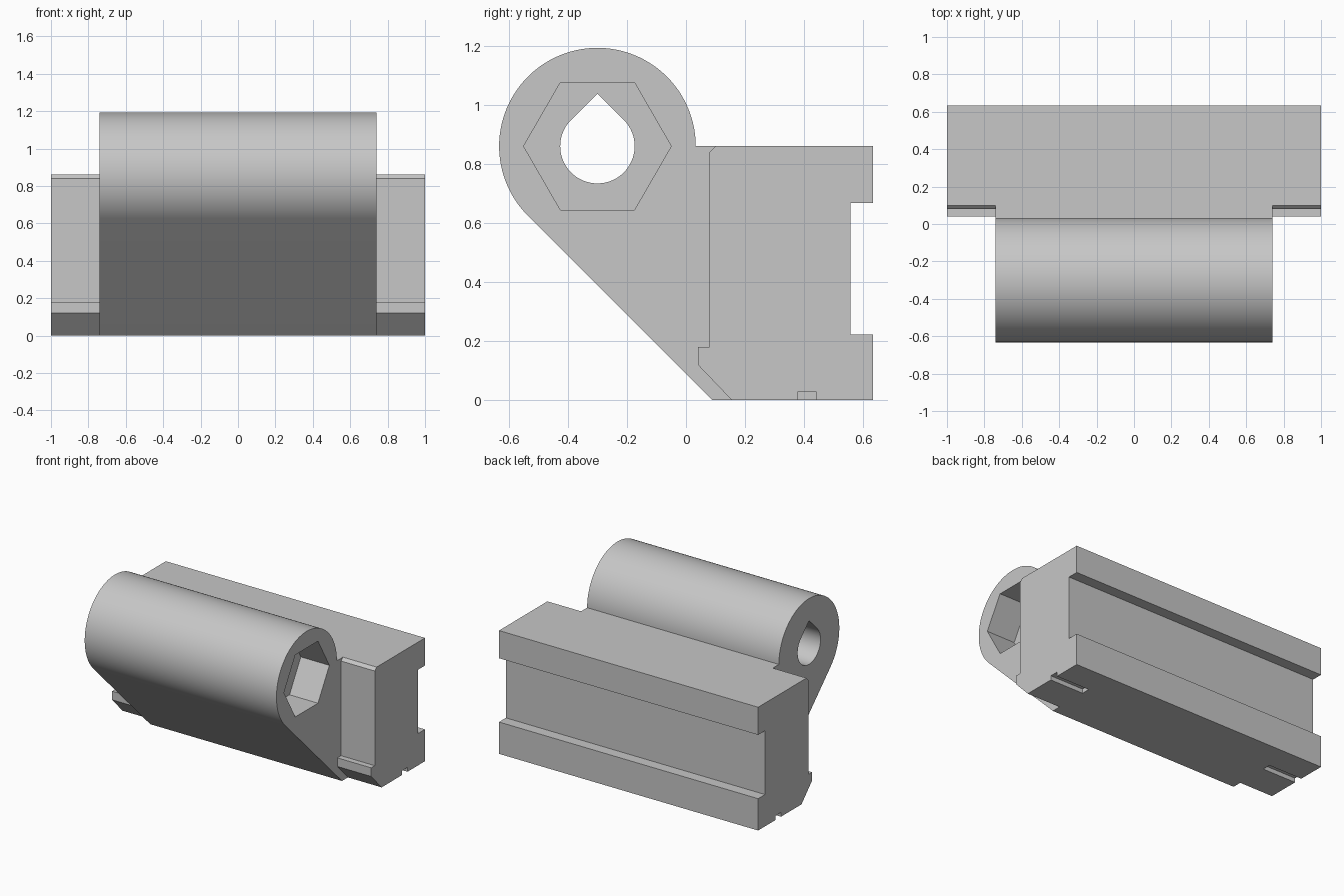
import bpy, bmesh
from math import cos, sin, radians

cube = bpy.data.objects.get("Cube")
if cube:
    bpy.data.objects.remove(cube, do_unlink=True)

GREY = (0.57, 0.57, 0.57, 1)
grey = bpy.data.materials.new("plain grey")
grey.use_nodes = True
grey.diffuse_color = GREY
grey.node_tree.nodes["Principled BSDF"].inputs["Base Color"].default_value = GREY

HALF = 1.0        # half length of the rail block
BARREL = 0.74     # half length of the barrel
PIN = (-0.30, 0.86)  # pin axis in y, z


def arc(radius, start, end, steps):
    """Points on an arc about the pin axis."""
    angles = [radians(start + (end - start) * i / steps) for i in range(steps + 1)]
    return [(PIN[0] + radius * cos(a), PIN[1] + radius * sin(a)) for a in angles]


def prism(name, profile, x0, x1):
    """Extrude a y-z profile along x."""
    bm = bmesh.new()
    face = bm.faces.new([bm.verts.new((x0, y, z)) for y, z in profile])
    side = bmesh.ops.extrude_face_region(bm, geom=[face])["geom"]
    verts = [v for v in side if isinstance(v, bmesh.types.BMVert)]
    bmesh.ops.translate(bm, verts=verts, vec=(x1 - x0, 0, 0))
    bmesh.ops.recalc_face_normals(bm, faces=bm.faces)
    mesh = bpy.data.meshes.new(name)
    bm.to_mesh(mesh)
    bm.free()
    mesh.materials.append(grey)
    obj = bpy.data.objects.new(name, mesh)
    bpy.context.collection.objects.link(obj)
    return obj


def combine(target, tool, operation):
    """Apply a boolean and discard the tool."""
    mod = target.modifiers.new(operation.lower(), "BOOLEAN")
    mod.operation, mod.object, mod.solver = operation, tool, "EXACT"
    bpy.context.view_layer.objects.active = target
    bpy.ops.object.modifier_apply(modifier=mod.name)
    bpy.data.objects.remove(tool, do_unlink=True)


# Rail block with back groove, front lip and chamfers
block = prism("clamp_block", [
    (0.155, 0), (0.633, 0), (0.633, 0.222), (0.557, 0.222), (0.557, 0.667),
    (0.633, 0.667), (0.633, 0.86), (0.10, 0.86), (0.08, 0.84), (0.08, 0.18),
    (0.04, 0.18), (0.04, 0.12)], -HALF, HALF)

# Small slots under both ends
for side in (-1, 1):
    x0, x1 = sorted((side * BARREL, side * (HALF + 0.1)))
    slot = prism("end_slot", [(0.38, -0.1), (0.44, -0.1), (0.44, 0.03), (0.38, 0.03)], x0, x1)
    combine(block, slot, "DIFFERENCE")

# Barrel with its sloping web
barrel = prism("barrel", arc(0.333, 0, 225, 90) + [(0.09, 0), (0.25, 0), (0.25, 0.86)],
               -BARREL, BARREL)

# Teardrop pin hole and hexagonal pocket at one end
hole = prism("pin_hole", arc(0.126, 135, 405, 72) + [(PIN[0], PIN[1] + 0.178)], -1, 1)
combine(barrel, hole, "DIFFERENCE")
pocket = prism("hex_pocket", arc(0.25, 0, 300, 5), BARREL - 0.22, 1)
combine(barrel, pocket, "DIFFERENCE")

combine(block, barrel, "UNION")

# Smooth round surfaces, crisp edges
bpy.ops.object.select_all(action="DESELECT")
block.select_set(True)
bpy.context.view_layer.objects.active = block
bpy.ops.object.shade_smooth_by_angle(angle=radians(30))
